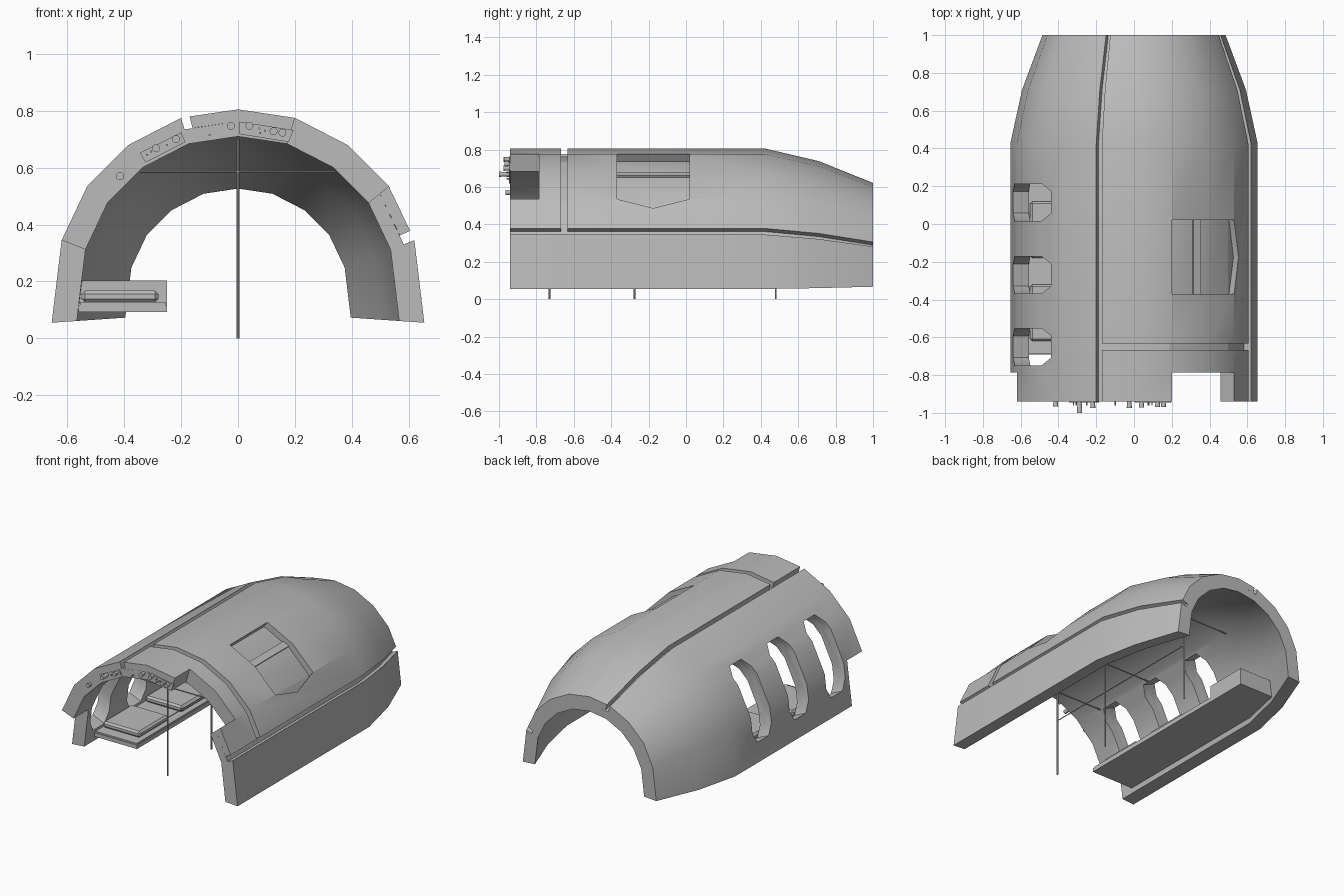
import bpy, bmesh, math
from mathutils import Vector

cube = bpy.data.objects.get("Cube")
if cube:
    bpy.data.objects.remove(cube)

grey = bpy.data.materials.new("hull grey")
grey.use_nodes = True
colour = (0.5, 0.5, 0.5, 1)
grey.diffuse_color = colour
grey.node_tree.nodes["Principled BSDF"].inputs["Base Color"].default_value = colour

PIVOT = 0.1          # height the hull tapers towards
FRONT, REAR = -0.94, 1.0
TAPER = [(FRONT, 1), (0.425, 1), (0.71, 0.905), (REAR, 0.74)]
SKIN, LINER = 0.06, 0.135   # depth of outer skin and inner liner


def finish(name, bm, smooth=False):
    bmesh.ops.recalc_face_normals(bm, faces=bm.faces)
    mesh = bpy.data.meshes.new(name)
    bm.to_mesh(mesh)
    bm.free()
    mesh.materials.append(grey)
    ob = bpy.data.objects.new(name, mesh)
    bpy.context.collection.objects.link(ob)
    if smooth:
        smooth_by_angle(ob)
    return ob


def smooth_by_angle(ob):
    bpy.ops.object.select_all(action="DESELECT")
    ob.select_set(True)
    bpy.context.view_layer.objects.active = ob
    bpy.ops.object.shade_smooth_by_angle(angle=math.radians(32))


def loft(name, arc, sections, d0, d1):
    """Curved plate: arc of (x, z) swept through (y, scale), from depth d0 to d1."""
    bm = bmesh.new()
    rings = []
    for y, s in sections:
        loop = [(p, s - d0) for p in arc] + [(p, s - d1) for p in reversed(arc)]
        rings.append([bm.verts.new((p[0] * k, y, PIVOT + (p[1] - PIVOT) * k)) for p, k in loop])
    n, m = len(rings[0]), len(arc)
    for a, b in zip(rings, rings[1:]):
        for i in range(n):
            j = (i + 1) % n
            bm.faces.new((a[i], a[j], b[j], b[i]))
    for r in (rings[0], rings[-1]):
        for i in range(m - 1):
            bm.faces.new((r[i], r[i + 1], r[n - 2 - i], r[n - 1 - i]))
    return finish(name, bm)


def prism(bm, outline, centre, u, v, axis, near, far):
    """Extrude a flat outline, given in (u, v), along an axis."""
    ends = []
    for depth in (near, far):
        ends.append([bm.verts.new(centre + u * a + v * b + axis * depth) for a, b in outline])
    bm.faces.new(ends[0])
    bm.faces.new(ends[1])
    for i in range(len(outline)):
        j = (i + 1) % len(outline)
        bm.faces.new((ends[0][i], ends[0][j], ends[1][j], ends[1][i]))


def cut(ob, *cutters):
    for c in cutters:
        c.hide_render = True
        c.hide_viewport = True
        mod = ob.modifiers.new("cut", "BOOLEAN")
        mod.operation = "DIFFERENCE"
        mod.solver = "EXACT"
        mod.object = c


def box(name, x, y, z, bevel=0.0):
    bm = bmesh.new()
    bmesh.ops.create_cube(bm, size=1)
    for v in bm.verts:
        for i, (lo, hi) in enumerate((x, y, z)):
            v.co[i] = lo if v.co[i] < 0 else hi
    if bevel:
        bmesh.ops.bevel(bm, geom=[e for e in bm.edges], offset=bevel, segments=1, affect="EDGES")
    return finish(name, bm)


def rod(bm, a, b, r, r2=None, sides=8):
    a, b = Vector(a), Vector(b)
    made = bmesh.ops.create_cone(bm, cap_ends=True, segments=sides, radius1=r,
                                 radius2=r2 or r, depth=(b - a).length)
    turn = (b - a).to_track_quat("Z", "Y")
    for v in made["verts"]:
        v.co = turn @ v.co + (a + b) / 2


# Hull cross-section
half = [(0.655, 0.055), (0.62, 0.345), (0.53, 0.535), (0.385, 0.68), (0.2, 0.775)]
mirror = [(-x, z) for x, z in half]
arch = half + [(0, 0.805)] + mirror[::-1]
port_arc = mirror + [(-0.203, 0.7735)]
crown_arc = [(-0.17, 0.78), (0, 0.805)] + half[:1:-1] + [(0.605, 0.378)]
sill_arc = [(0.62, 0.345), (0.655, 0.055)]

# Hull plates, with gaps left between them
liner = loft("inner_liner", arch, TAPER, SKIN, LINER)
window_side = loft("window_side_panel", mirror[:4] + [(-0.2, 0.775)], TAPER, 0, SKIN)
sill = loft("lower_side_panel", sill_arc, TAPER, 0, SKIN)
crown = loft("crown_panel", crown_arc, [(-0.633, 1)] + TAPER[1:], 0, SKIN)
brow = loft("front_crown_panel", crown_arc, [(FRONT, 1), (-0.668, 1)], 0, SKIN)

# Front cut-outs
notch = [(-1.1, 1), (-0.785, 1)]
upper_notch = loft("upper_notch_cutter", half[2:5][::-1], notch, -0.08, 0.25)
lower_notch = loft("lower_notch_cutter", [(-0.67, -0.05), (-0.62, 0.345)], notch, -0.08, 0.25)

# Three eight-sided windows
bm = bmesh.new()
along = Vector((0.2, 0, 0.445)).normalized()
out = Vector((-along.z, 0, along.x))
across = Vector((0, 1, 0))
L, W = 0.245, 0.098
octagon = [(L, W - 0.04), (L - 0.065, W), (0.065 - L, W), (-L, W - 0.04)]
octagon += [(a, -b) for a, b in octagon[::-1]]
for y in (0.115, -0.27, -0.65):
    prism(bm, octagon, Vector((-0.54, y, 0.402)), along, across, out, -0.2, 0.2)
windows = finish("window_cutter", bm)

# Pointed hatch recess
bm = bmesh.new()
down = Vector((0.33, 0, -0.24)).normalized()
pentagon = [(0, -0.195), (0.408, -0.195), (0.455, 0), (0.408, 0.195), (0, 0.195)]
prism(bm, pentagon, Vector((0.2, -0.175, 0.775)), down, across,
      Vector((-down.z, 0, down.x)), -0.1, 0.15)
hatch = finish("hatch_cutter", bm)
loft("hatch_rib", [(0.33, 0.708), (0.372, 0.687)], [(-0.37, 1), (0.02, 1)], 0.045, 0.065)

cut(liner, upper_notch, lower_notch, windows)
cut(window_side, lower_notch, windows)
cut(brow, upper_notch)
cut(crown, hatch)
for plate in (liner, window_side, sill, crown, brow):
    bpy.context.view_layer.objects.active = plate
    for mod in list(plate.modifiers):
        bpy.ops.object.modifier_apply(modifier=mod.name)
    smooth_by_angle(plate)

# Posts and cross bars
bm = bmesh.new()
for y in (-0.73, -0.275, 0.48):
    rod(bm, (0, y, 0), (0, y, 0.7), 0.005)
    rod(bm, (-0.345, y, 0.585), (0.345, y, 0.585), 0.004)
rod(bm, (0, -0.73, 0.38), (0, 0.48, 0.38), 0.003)
finish("support_posts", bm, True)

# Bench along the window side
box("bench_base", (-0.56, -0.25), (-0.69, 0.72), (0.093, 0.118))
box("bench_top", (-0.555, -0.255), (-0.685, 0.715), (0.118, 0.127))
box("bench_end_block", (-0.56, -0.25), (0.43, 0.72), (0.118, 0.203))
for name, y in (("front_cushion", -0.47), ("rear_cushion", -0.03)):
    box(name, (-0.55, -0.28), (y - 0.15, y + 0.15), (0.127, 0.168), 0.012)

# Instrument plates on the front rim
bm = bmesh.new()
for outline in ([(-0.345, 0.652), (-0.2, 0.724), (-0.185, 0.69), (-0.325, 0.618)],
                [(0.005, 0.762), (0.195, 0.732), (0.178, 0.69), (0.005, 0.718)]):
    prism(bm, outline, Vector((0, FRONT, 0)), Vector((1, 0, 0)), Vector((0, 0, 1)),
          across, -0.006, 0.002)
finish("instrument_plates", bm)

# Knobs and small buttons
bm = bmesh.new()
for x, z, tip in ((-0.415, 0.57, -0.965), (-0.288, 0.668, -1), (-0.218, 0.7, -0.975),
                  (-0.025, 0.747, -0.975), (0.04, 0.747, -0.972), (0.125, 0.728, -0.97),
                  (0.156, 0.723, -0.97)):
    rod(bm, (x, FRONT + 0.01, z), (x, tip, z), 0.01, 0.014, 12)
for x, z in ((-0.32, 0.645), (-0.305, 0.657), (-0.25, 0.68), (-0.1, 0.715),
             (0.075, 0.738), (0.078, 0.722), (0.095, 0.73)):
    rod(bm, (x, FRONT + 0.01, z), (x, FRONT - 0.02, z), 0.004, 0.004, 6)
finish("knobs", bm, True)
